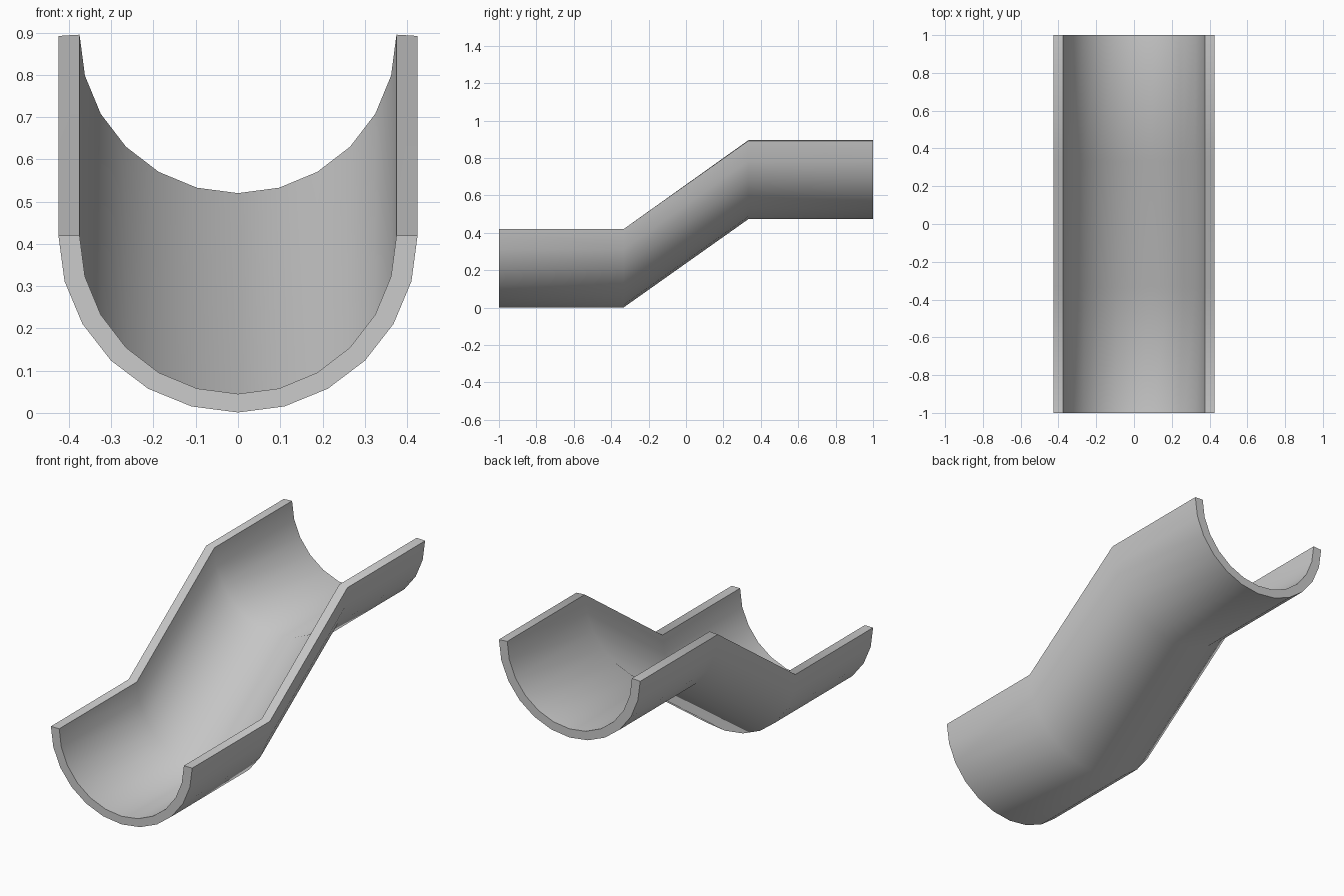
import bpy, bmesh, math

if "Cube" in bpy.data.objects:
    bpy.data.objects.remove(bpy.data.objects["Cube"])

SEG = 12
# stations along the trough: y, height offset, outer rim drop at the raised end
path = [(-1.0, 0.0, 0.0), (-1 / 3, 0.0, 0.0), (1 / 3, 0.475, 0.003), (1.0, 0.475, 0.003)]
RIM = 0.42


def arc(rx, rz, flip=False):
    pts = []
    for i in range(SEG + 1):
        a = math.pi * i / SEG
        pts.append((-rx * math.cos(a), RIM - rz * math.sin(a)))
    return pts[::-1] if flip else pts


# half-pipe wall cross-section: inner arc then outer arc back
inner = arc(0.375, 0.375)
outer = arc(0.425, 0.419, True)

bm = bmesh.new()
rings = []
for y, dz, drop in path:
    ring = [bm.verts.new((x, y, z + dz)) for x, z in inner]
    ring += [bm.verts.new((x, y, z + dz - drop)) for x, z in outer]
    rings.append(ring)

# skin between stations (inner, outer and both rims)
n = len(rings[0])
for a, b in zip(rings, rings[1:]):
    for i in range(n):
        j = (i + 1) % n
        bm.faces.new((a[i], a[j], b[j], b[i]))

# open ends: close only the wall thickness
for ring in (rings[0], rings[-1]):
    for i in range(SEG):
        bm.faces.new((ring[i], ring[i + 1], ring[n - 2 - i], ring[n - 1 - i]))

bmesh.ops.recalc_face_normals(bm, faces=bm.faces)
mesh = bpy.data.meshes.new("ramp_trough")
bm.to_mesh(mesh)
bm.free()
obj = bpy.data.objects.new("ramp_trough", mesh)
bpy.context.collection.objects.link(obj)

# smooth pipe surface, crisp rims
bpy.context.view_layer.objects.active = obj
obj.select_set(True)
bpy.ops.object.shade_smooth_by_angle(angle=math.radians(50))
